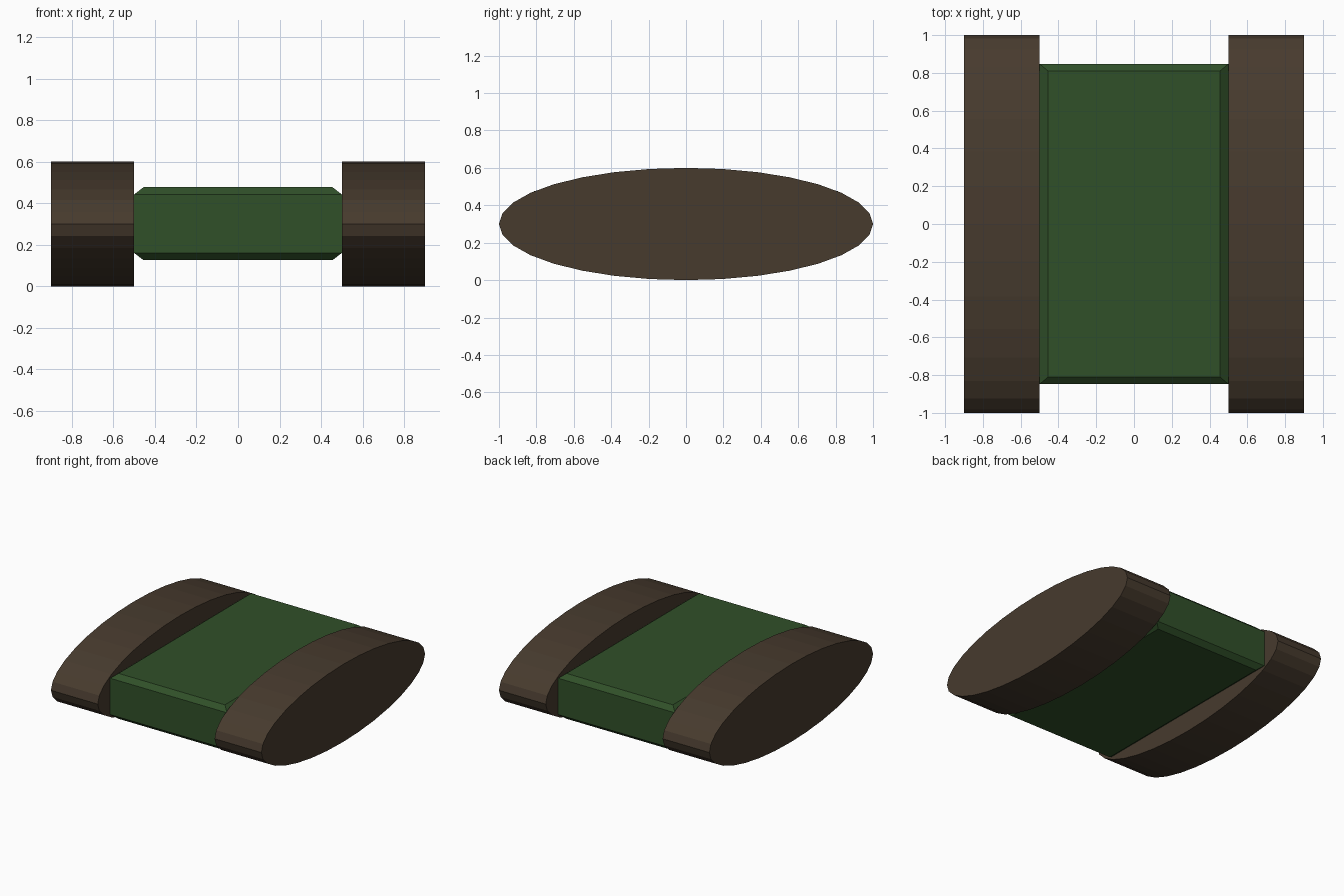
import bpy, bmesh, math
from mathutils import Matrix

if "Cube" in bpy.data.objects:
    bpy.data.objects.remove(bpy.data.objects["Cube"])


def material(name, rgb):
    m = bpy.data.materials.new(name)
    m.diffuse_color = (*rgb, 1)
    m.use_nodes = True
    m.node_tree.nodes["Principled BSDF"].inputs["Base Color"].default_value = m.diffuse_color
    return m


def add_object(name, bm, mat):
    bmesh.ops.recalc_face_normals(bm, faces=bm.faces)
    me = bpy.data.meshes.new(name)
    bm.to_mesh(me)
    bm.free()
    me.materials.append(mat)
    ob = bpy.data.objects.new(name, me)
    bpy.context.collection.objects.link(ob)
    return ob


green = material("green_paint", (0.03, 0.08, 0.022))
brown = material("dark_track", (0.063, 0.043, 0.027))

# Hull: block with chamfered top and bottom rims, sharp upright corners
bm = bmesh.new()
rings = []
for z, hx, hy in [(0.126, 0.455, 0.81), (0.161, 0.5, 0.848),
                  (0.442, 0.5, 0.848), (0.477, 0.455, 0.81)]:
    rings.append([bm.verts.new((sx * hx, sy * hy, z))
                  for sx, sy in ((-1, -1), (1, -1), (1, 1), (-1, 1))])
for low, high in zip(rings, rings[1:]):
    for i in range(4):
        j = (i + 1) % 4
        bm.faces.new((low[i], low[j], high[j], high[i]))
bm.faces.new(rings[0][::-1])
bm.faces.new(rings[-1])
add_object("hull", bm, green)

# Tracks: 32-sided flattened cylinders on each side
for side, name in ((-1, "left_track"), (1, "right_track")):
    bm = bmesh.new()
    bmesh.ops.create_cone(bm, cap_ends=True, segments=32,
                          radius1=1, radius2=1, depth=0.4)
    bm.transform(Matrix.Translation((side * 0.7, 0, 0.3))
                 @ Matrix.Diagonal((1, 1, 0.3, 1))
                 @ Matrix.Rotation(math.pi / 2, 4, 'Y'))
    add_object(name, bm, brown)
